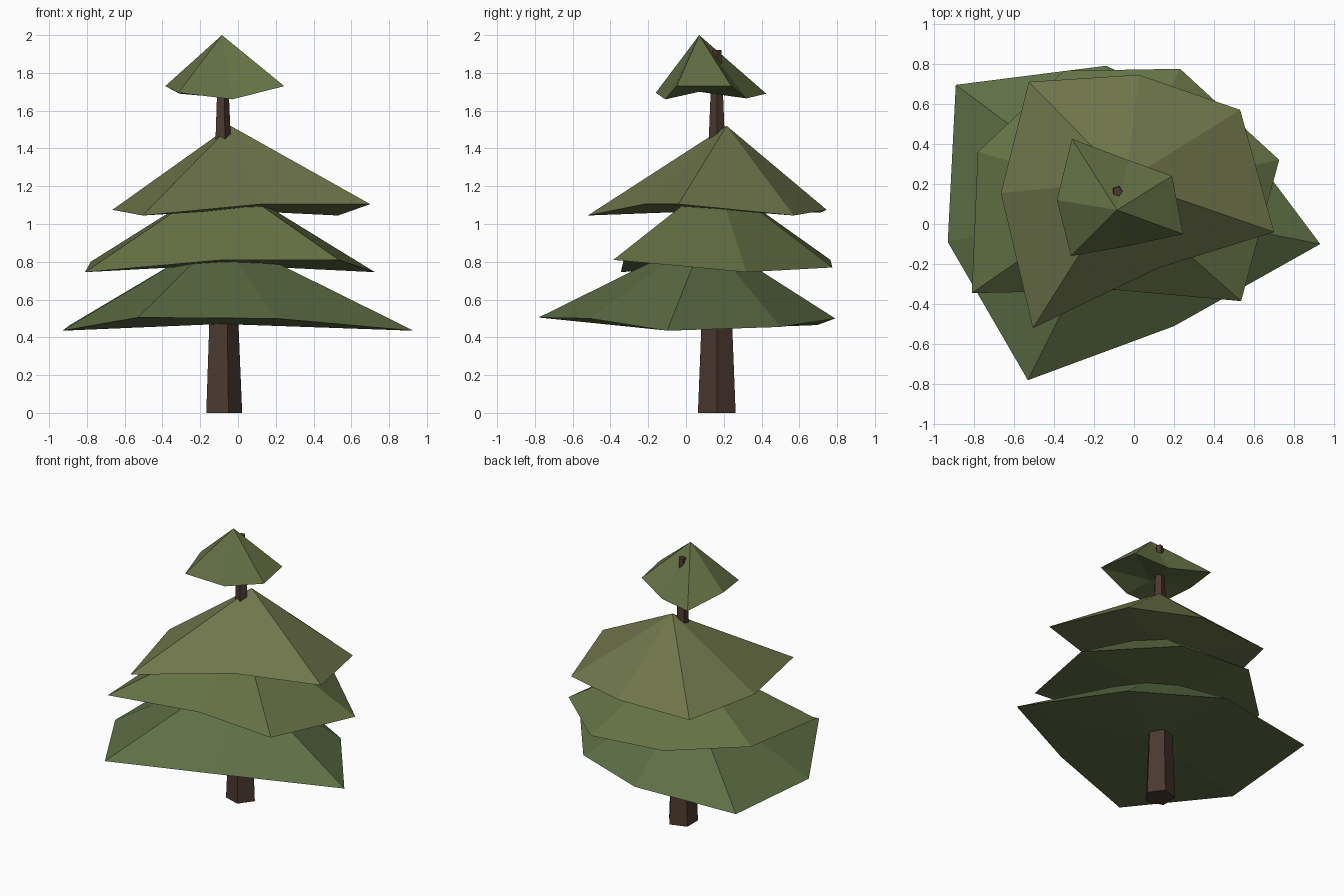
import bpy, bmesh, math
from mathutils import Vector

if "Cube" in bpy.data.objects:
    bpy.data.objects.remove(bpy.data.objects["Cube"])


def material(name, rgb):
    m = bpy.data.materials.new(name)
    m.diffuse_color = (*rgb, 1)
    m.use_nodes = True
    m.node_tree.nodes["Principled BSDF"].inputs["Base Color"].default_value = m.diffuse_color
    return m


def finish(bm, name, mat):
    bmesh.ops.recalc_face_normals(bm, faces=bm.faces)
    me = bpy.data.meshes.new(name)
    bm.to_mesh(me)
    bm.free()
    me.materials.append(mat)
    ob = bpy.data.objects.new(name, me)
    bpy.context.collection.objects.link(ob)
    return ob


def bough_tier(name, apex, rim, mat):
    """Closed, irregular seven-sided cone with a drooping rim."""
    bm = bmesh.new()
    ring = [bm.verts.new(p) for p in rim]
    top = bm.verts.new(apex)
    mean_z = sum(p[2] for p in rim) / len(rim)
    base = bm.verts.new((apex[0], apex[1], mean_z))
    for a, b in zip(ring, ring[1:] + ring[:1]):
        bm.faces.new((a, b, top))
        bm.faces.new((b, a, base))
    return finish(bm, name, mat)


# Tapered five-sided trunk
bm = bmesh.new()
rings = []
for z, r in ((0, 0.105), (1.92, 0.025)):
    rings.append([bm.verts.new((-0.083 + r * math.cos(math.tau * i / 5),
                                0.163 + r * math.sin(math.tau * i / 5), z))
                  for i in range(5)])
for i in range(5):
    j = (i + 1) % 5
    bm.faces.new((rings[0][i], rings[0][j], rings[1][j], rings[1][i]))
for ring in rings:
    bm.faces.new(ring)
finish(bm, "trunk", material("bark", (0.07, 0.04, 0.028)))

# Four tiers of branches, bottom to top: name, colour, apex, rim
tiers = [
    ("bottom_branches", (0.11, 0.16, 0.06), (-0.09, 0.10, 0.94),
     [(-0.93, -0.09, 0.435), (-0.53, -0.78, 0.505), (0.20, -0.51, 0.50),
      (0.93, -0.10, 0.435), (0.48, 0.50, 0.455), (-0.14, 0.79, 0.50),
      (-0.89, 0.695, 0.465)]),
    ("lower_middle_branches", (0.13, 0.17, 0.06), (-0.08, 0.16, 1.24),
     [(-0.81, -0.345, 0.745), (-0.08, -0.33, 0.81), (0.535, -0.385, 0.81),
      (0.725, 0.32, 0.745), (0.23, 0.775, 0.77), (-0.35, 0.765, 0.81),
      (-0.78, 0.36, 0.80)]),
    ("upper_middle_branches", (0.16, 0.18, 0.07), (-0.04, 0.215, 1.52),
     [(-0.665, 0.155, 1.075), (-0.505, -0.52, 1.045), (0.12, -0.22, 1.105),
      (0.70, -0.04, 1.105), (0.53, 0.57, 1.045), (0.025, 0.745, 1.075),
      (-0.525, 0.71, 1.06)]),
    ("top_branches", (0.13, 0.17, 0.06), (-0.085, 0.07, 2.0),
     [(-0.385, 0.12, 1.73), (-0.315, -0.16, 1.695), (-0.03, -0.11, 1.66),
      (0.245, -0.05, 1.73), (0.19, 0.24, 1.73), (-0.03, 0.32, 1.665),
      (-0.31, 0.425, 1.69)]),
]
for name, rgb, apex, rim in tiers:
    bough_tier(name, apex, rim, material(name + "_green", rgb))
